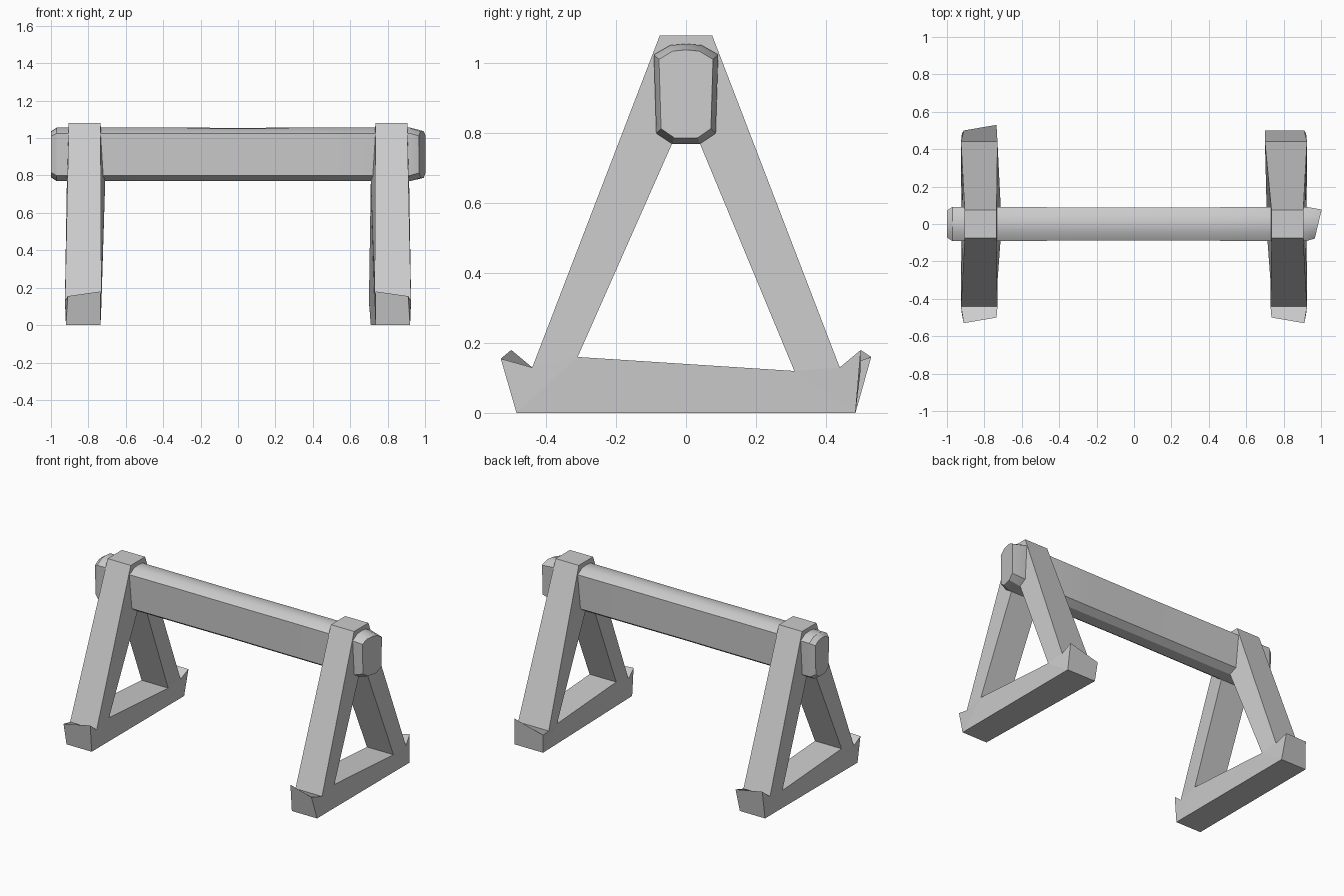
import bpy
import bmesh

cube = bpy.data.objects.get("Cube")
if cube:
    bpy.data.objects.remove(cube, do_unlink=True)

# One plain grey for every part
GREY = (0.6, 0.6, 0.6, 1)
mat = bpy.data.materials.new("light grey")
mat.use_nodes = True
mat.diffuse_color = GREY
mat.node_tree.nodes["Principled BSDF"].inputs["Base Color"].default_value = GREY


def make_object(name, bm):
    bmesh.ops.recalc_face_normals(bm, faces=bm.faces)
    mesh = bpy.data.meshes.new(name)
    bm.to_mesh(mesh)
    bm.free()
    mesh.materials.append(mat)
    obj = bpy.data.objects.new(name, mesh)
    bpy.context.collection.objects.link(obj)
    return obj


# A-shaped stand: triangle frame with a hole and upturned feet
def stand(name, side, skewed_back):
    # rows: y, z, inner x, outer x
    pts = [
        (-.485, 0, .735, .92), (.485, 0, .735, .92),
        (.5, .18, .735, .91), (.44, .13, .73, .925),
        (.075, 1.08, .735, .905), (-.075, 1.08, .735, .905),
        (-.44, .13, .73, .925), (-.5, .18, .735, .91),
        (-.31, .16, .73, .925), (.31, .12, .73, .925),
        (.04, .77, .71, .915), (-.04, .77, .71, .915),
    ]
    bm = bmesh.new()
    inner = [bm.verts.new((side * p[2], p[0], p[1])) for p in pts]
    outer = [bm.verts.new((side * p[3], p[0], p[1])) for p in pts]

    # hand-cut feet: the tips lean to one side
    outer[7].co.yz = (-.53, .155)
    if skewed_back:
        inner[2].co.x = side * .7
        inner[2].co.z = .125
        inner[3].co.x = side * .7
        inner[1].co.x = side * .71
    else:
        inner[2].co.yz = (.53, .16)

    panels = [(0, 1, 9, 8), (0, 8, 6, 7), (1, 2, 3, 9),
              (3, 4, 10, 9), (4, 5, 11, 10), (5, 6, 8, 11)]
    for ring in (inner, outer):
        for panel in panels:
            bm.faces.new([ring[i] for i in panel])
    for first, last in ((0, 7), (8, 11)):
        for i in range(first, last + 1):
            j = first if i == last else i + 1
            bm.faces.new((inner[i], inner[j], outer[j], outer[i]))
    return make_object(name, bm)


stand("right_stand", -1, False)
stand("left_stand", 1, True)

# Crossbeam: flat sides, chamfered bottom, rounded top, worn ends
section = [(-.085, .8), (-.04, .77), (.04, .77), (.085, .8),
           (.092, 1.025), (.045, 1.052), (0, 1.056), (-.045, 1.052), (-.092, 1.025)]
# stations: x, width scale, height scale, x lean across the beam
stations = [(-1, .78, .86, 0), (-.97, 1, 1, 0), (-.4, .97, 1, 0), (0, .96, .99, 0),
            (.4, .97, 1, 0), (.92, 1, 1, 0), (.985, .84, .88, .2)]
bm = bmesh.new()
rings = []
for x, wide, tall, lean in stations:
    rings.append([bm.verts.new((x + lean * y, y * wide, .913 + (z - .913) * tall))
                  for y, z in section])
count = len(section)
for a, b in zip(rings, rings[1:]):
    for i in range(count):
        j = (i + 1) % count
        bm.faces.new((a[i], a[j], b[j], b[i]))
bm.faces.new(rings[0])
bm.faces.new(rings[-1])
beam = make_object("crossbeam", bm)
bpy.context.view_layer.objects.active = beam
beam.select_set(True)
bpy.ops.object.shade_smooth_by_angle(angle=.5)
